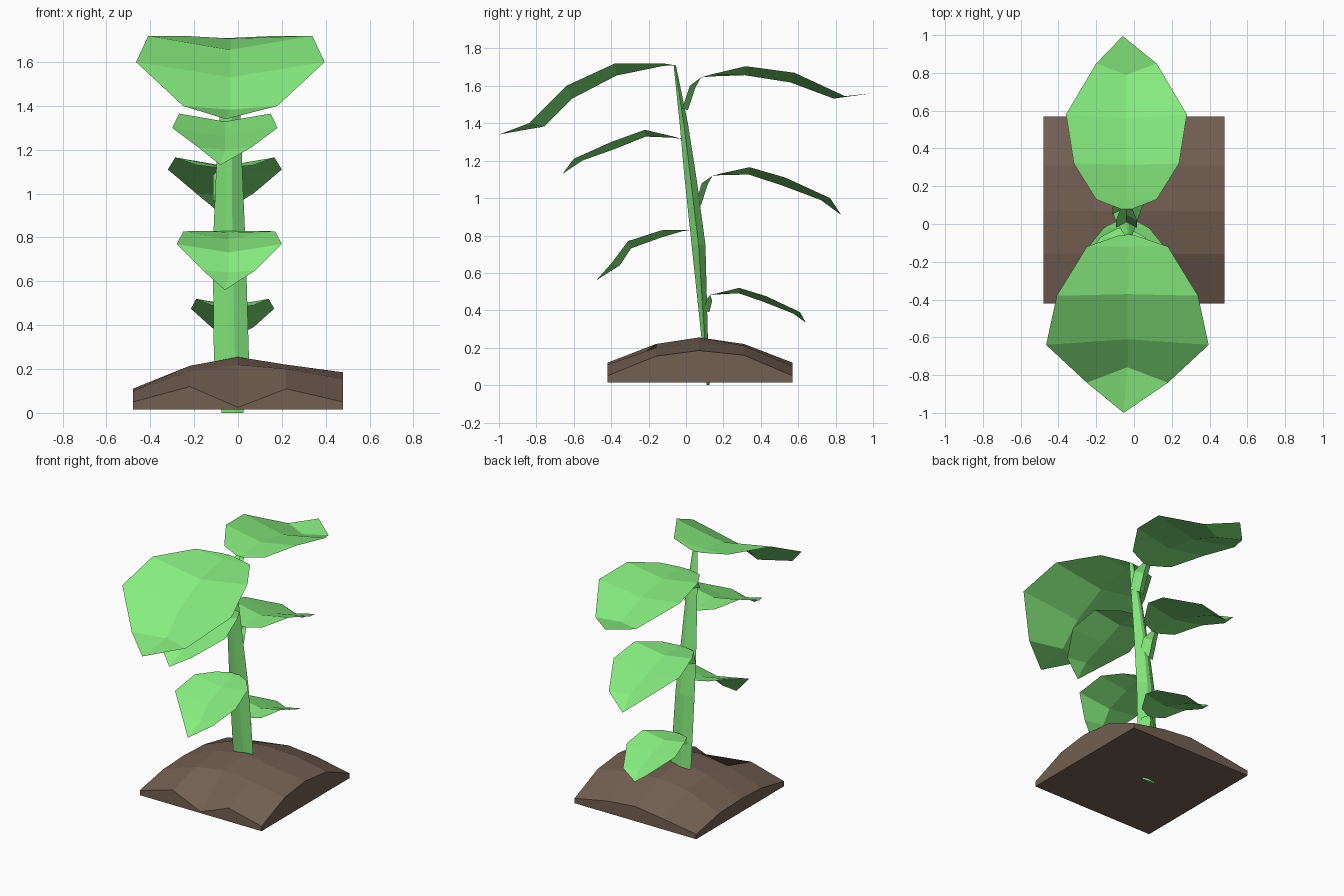
import bpy

if "Cube" in bpy.data.objects:
    bpy.data.objects.remove(bpy.data.objects["Cube"])


def material(name, color):
    m = bpy.data.materials.new(name)
    m.diffuse_color = (*color, 1)
    m.use_nodes = True
    m.node_tree.nodes["Principled BSDF"].inputs["Base Color"].default_value = m.diffuse_color
    return m


GREEN = material("leaf_green", (0.24, 0.84, 0.21))
BROWN = material("soil_brown", (0.17, 0.115, 0.085))


def add_mesh(name, verts, faces, mat):
    me = bpy.data.meshes.new(name)
    me.from_pydata(verts, [], faces)
    me.materials.append(mat)
    ob = bpy.data.objects.new(name, me)
    bpy.context.collection.objects.link(ob)
    return ob


# Soil mound: uneven height grid with vertical skirt and flat underside
XS = (-0.48, -0.22, 0.0, 0.22, 0.48)
YS = (-0.42, -0.16, 0.07, 0.31, 0.57)
HEIGHTS = ((.05, .12, .025, .11, .05),
           (.10, .19, .22, .20, .155),
           (.11, .215, .255, .22, .185),
           (.10, .20, .22, .21, .16),
           (.05, .09, .12, .10, .05))
verts = [(x, y, HEIGHTS[j][i]) for j, y in enumerate(YS) for i, x in enumerate(XS)]
faces = [(j * 5 + i, j * 5 + i + 1, j * 5 + i + 6, j * 5 + i + 5)
         for j in range(4) for i in range(4)]
rim = [0, 1, 2, 3, 4, 9, 14, 19, 24, 23, 22, 21, 20, 15, 10, 5]
base = len(verts)
verts += [(verts[r][0], verts[r][1], 0.015) for r in rim]
n = len(rim)
faces += [(rim[k], base + k, base + (k + 1) % n, rim[(k + 1) % n])[::1] for k in range(n)]
faces.append(tuple(base + k for k in reversed(range(n))))
add_mesh("soil_mound", verts, faces, BROWN)

# Stem: leaning six-sided tapered stalk; rows are z, centre x, centre y, half width, half depth
STEM = ((0.0, -0.025, 0.118, 0.05, 0.008),
        (0.25, -0.03, 0.10, 0.08, 0.017),
        (0.75, -0.04, 0.067, 0.075, 0.037),
        (1.10, -0.04, 0.025, 0.06, 0.032),
        (1.40, -0.035, -0.012, 0.045, 0.022),
        (1.71, -0.03, -0.06, 0.02, 0.006))
SECTION = ((1, 0), (0.2, 1), (-0.2, 1), (-1, 0), (-0.2, -1), (0.2, -1))
verts = [(cx + w * a, cy + d * b, z) for z, cx, cy, w, d in STEM for a, b in SECTION]
faces = [(r * 6 + k, r * 6 + (k + 1) % 6, r * 6 + 6 + (k + 1) % 6, r * 6 + 6 + k)
         for r in range(len(STEM) - 1) for k in range(6)]
faces += [tuple(reversed(range(6))), tuple(range(len(verts) - 6, len(verts)))]
add_mesh("stem", verts, faces, GREEN)

# Leaves: creased blades sharing one outline (half width, midrib pull-back, midrib drop)
OUTLINE = ((0.10, 0.0, 0.0), (0.5, 0.0, 0.03), (0.87, -0.02, 0.15),
           (1.0, -0.07, 0.16), (0.5, -0.19, 0.04))


def leaf(name, width, profile, tip, cx=-0.04, stalk=()):
    side = 1 if tip[0] > 0 else -1
    verts = []
    # gutter-shaped leaf stalk
    for y, z in stalk:
        verts += [(cx - 0.055, y, z), (cx, y + 0.03, z - 0.01), (cx + 0.055, y, z)]
    for (hw, pull, drop), (y, z) in zip(OUTLINE, profile):
        w = hw * width
        verts += [(cx - w, y, z), (cx, y + side * pull * width, z - drop * width), (cx + w, y, z)]
    rows = len(verts) // 3
    faces = []
    for r in range(rows - 1):
        for c in (0, 1):
            a = r * 3 + c
            faces.append((a, a + 1, a + 4, a + 3) if side < 0 else (a, a + 3, a + 4, a + 1))
    t, last = len(verts), rows * 3 - 3
    verts.append((cx - 0.02, *tip))
    for c in (0, 1):
        faces.append((last + c, last + c + 1, t) if side < 0 else (last + c, t, last + c + 1))
    if side < 0:
        faces = [f[::1] for f in faces]
    else:
        faces = [f[::-1] for f in faces]
    # keep the upper side outward
    ob = add_mesh(name, verts, faces, GREEN)
    if side < 0:
        ob.data.flip_normals()


leaf("front_leaf_top", 0.43, ((-.06, 1.71), (-.12, 1.72), (-.38, 1.72), (-.64, 1.60), (-.84, 1.40)),
     (-1.0, 1.34), cx=-0.035)
leaf("front_leaf_middle", 0.24, ((-.02, 1.315), (-.07, 1.33), (-.22, 1.365), (-.40, 1.30), (-.60, 1.21)),
     (-.66, 1.13), cx=-0.06)
leaf("front_leaf_low", 0.24, ((.03, .83), (-.02, .83), (-.13, .828), (-.31, .77), (-.40, .65)),
     (-.48, .56))
leaf("back_leaf_top", 0.32, ((.08, 1.645), (.13, 1.66), (.32, 1.705), (.58, 1.67), (.85, 1.545)),
     (.995, 1.56), stalk=((-.02, 1.48), (.02, 1.60)))
leaf("back_leaf_middle", 0.26, ((.14, 1.118), (.18, 1.13), (.34, 1.165), (.53, 1.11), (.77, 1.0)),
     (.83, .91), cx=-0.06, stalk=((.05, .97), (.085, 1.08)))
leaf("back_leaf_low", 0.19, ((.13, .482), (.16, .49), (.285, .52), (.43, .475), (.61, .39)),
     (.64, .335), cx=-0.025, stalk=((.095, .40), (.11, .46)))
